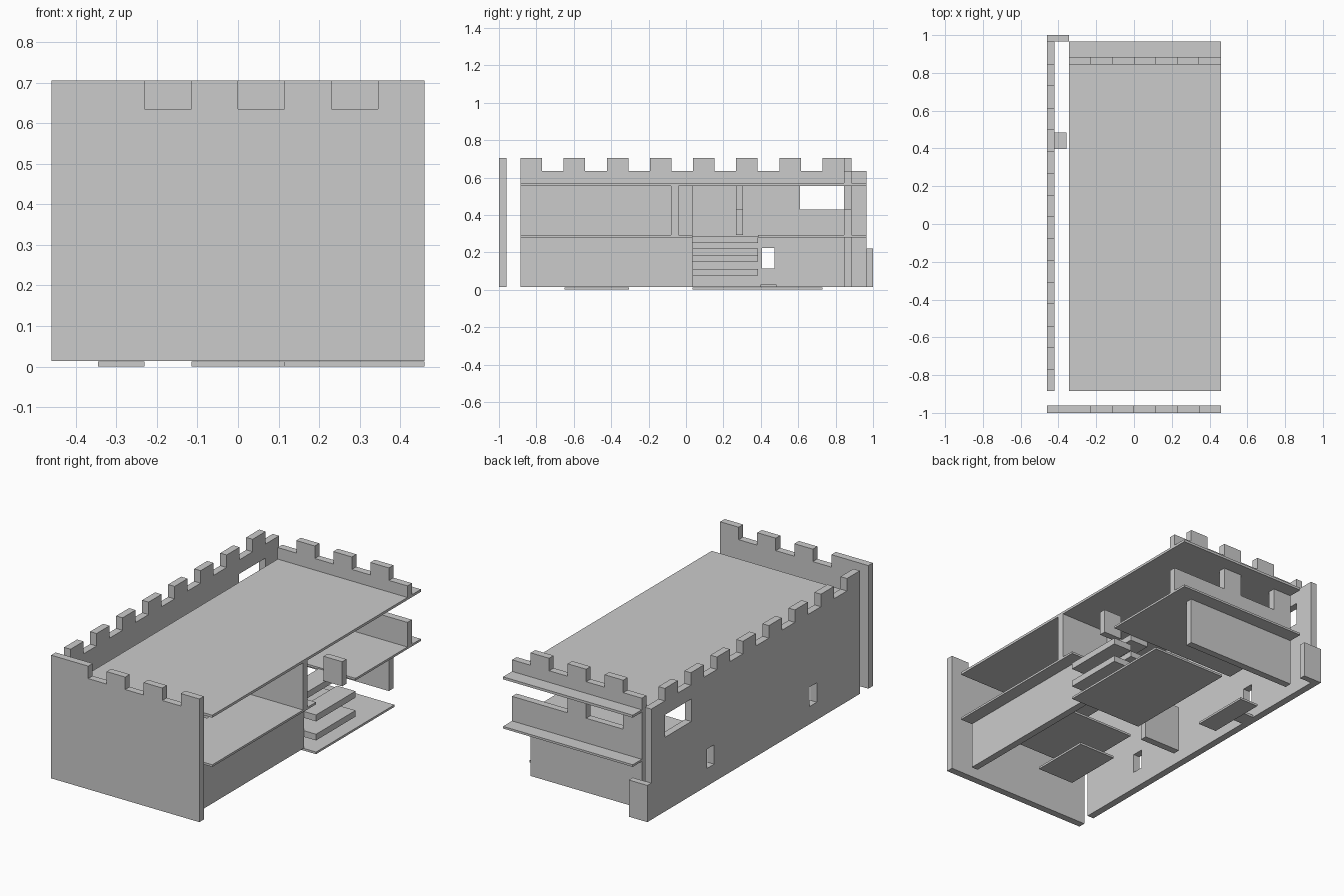
import bpy, bmesh
from mathutils import Vector

if "Cube" in bpy.data.objects:
    bpy.data.objects.remove(bpy.data.objects["Cube"])

grey = bpy.data.materials.new("plain_grey")
grey.diffuse_color = (0.6, 0.6, 0.6, 1)
grey.use_nodes = True
grey.node_tree.nodes["Principled BSDF"].inputs["Base Color"].default_value = grey.diffuse_color


def finish(name, bm):
    bmesh.ops.recalc_face_normals(bm, faces=bm.faces)
    me = bpy.data.meshes.new(name)
    bm.to_mesh(me)
    bm.free()
    me.materials.append(grey)
    ob = bpy.data.objects.new(name, me)
    bpy.context.collection.objects.link(ob)
    return ob


def extrude(name, outline, direction):
    """Flat outline pushed along a direction."""
    bm = bmesh.new()
    face = bm.faces.new([bm.verts.new(p) for p in outline])
    out = bmesh.ops.extrude_face_region(bm, geom=[face])
    moved = [v for v in out["geom"] if isinstance(v, bmesh.types.BMVert)]
    bmesh.ops.translate(bm, verts=moved, vec=Vector(direction))
    return finish(name, bm)


def box(name, x0, x1, y0, y1, z0, z1):
    return extrude(name, [(x0, y0, z0), (x1, y0, z0), (x1, y1, z0), (x0, y1, z0)],
                   (0, 0, z1 - z0))


def crenellated(a0, a1, bottom, low, high, merlons):
    """Wall outline as (along, height) with raised merlons."""
    pts = [(a1, bottom), (a0, bottom), (a0, low)]
    for m0, m1 in merlons:
        pts += [(m0, low), (m0, high), (m1, high), (m1, low)]
    pts.append((a1, low))
    return [p for i, p in enumerate(pts) if p != pts[i - 1]]


def cut(ob, *bounds):
    cutter = box("window_cutter", *bounds)
    cutter.hide_render = True
    cutter.hide_set(True)
    mod = ob.modifiers.new("window", "BOOLEAN")
    mod.object = cutter
    mod.operation = "DIFFERENCE"
    mod.solver = "EXACT"


U = 0.115          # building module
LOW, TOP = 0.635, 0.705
BASE = 0.014

# Front wall with battlements
pts = crenellated(-0.46, 0.46, BASE, LOW, TOP,
                  [(-0.46, -0.23), (-U, 0), (U, 0.23), (0.345, 0.46)])
extrude("front_wall", [(a, -1, h) for a, h in pts], (0, 0.04, 0))

# Long left wall with battlements and three windows
step = 0.2307
merlons = [(-0.885 + step * i, -0.885 + step * i + U) for i in range(8)]
pts = crenellated(-0.885, 0.965, BASE, LOW, TOP, merlons)
left = extrude("left_wall", [(-0.46, a, h) for a, h in pts], (0.04, 0, 0))
cut(left, -0.5, -0.4, 0.61, 0.845, 0.43, 0.556)
cut(left, -0.5, -0.4, 0.407, 0.472, 0.113, 0.222)
cut(left, -0.5, -0.4, -0.503, -0.438, 0.113, 0.222)
box("corner_return", -0.46, -0.345, 0.965, 1.0, BASE, 0.22)
box("window_step", -0.425, -0.358, 0.397, 0.485, BASE, 0.028)

# Roof and back parapet
box("roof", -0.345, 0.46, -0.885, 0.965, 0.556, 0.57)
pts = crenellated(-0.345, 0.46, 0.57, LOW, TOP,
                  [(-0.23, -U), (0, U), (0.23, 0.345)])
extrude("back_parapet", [(a, 0.845, h) for a, h in pts], (0, 0.04, 0))

# Upper back wall: railing with full height posts
pts = crenellated(-0.345, 0.46, 0.292, 0.43, 0.556, [(-0.345, -0.23), (0, U)])
extrude("back_upper_wall", [(a, 0.845, h) for a, h in pts], (0, 0.04, 0))
box("back_lower_wall", -0.345, 0.345, 0.845, 0.885, BASE, 0.28)

# Upper floor around the open hall
extrude("upper_floor_front",
        [(x, y, 0.28) for x, y in ((-0.345, -0.885), (0.46, -0.885), (0.46, 0.035),
                                   (U, 0.035), (U, -0.44), (-0.345, -0.44))],
        (0, 0, 0.012))
box("upper_floor_back", -0.345, 0.46, 0.385, 0.965, 0.28, 0.292)

# Inner walls and railing
box("upper_partition", U, 0.46, -0.08, -0.04, 0.292, 0.556)
box("upper_wall_stub", U, 0.155, -0.04, 0.035, 0.292, 0.556)
box("hall_post", -U, 0, 0.267, 0.305, 0.292, 0.556)
box("stair_railing", 0.345, 0.46, 0.267, 0.305, 0.292, 0.43)
box("lower_front_wall", 0.345, 0.385, -0.885, 0.035, BASE, 0.28)
box("lower_partition", -0.345, -U, -0.08, -0.04, BASE, 0.28)

# Stair treads
for i, (x0, x1, z0, z1) in enumerate(((0.23, 0.46, 0.077, 0.112),
                                      (0.23, 0.345, 0.15, 0.183),
                                      (0.345, 0.46, 0.184, 0.22),
                                      (0.23, 0.345, 0.25, 0.285))):
    box(f"stair_tread_{i + 1}", x0, x1, 0.035, 0.385, z0, z1)

# Ground floor plates
box("stair_floor", 0, 0.46, 0.035, 0.73, 0, 0.012)
box("hall_floor", -U, U, -0.65, -0.305, 0, 0.012)
box("side_floor", -0.345, -0.23, 0.265, 0.61, 0, 0.012)
